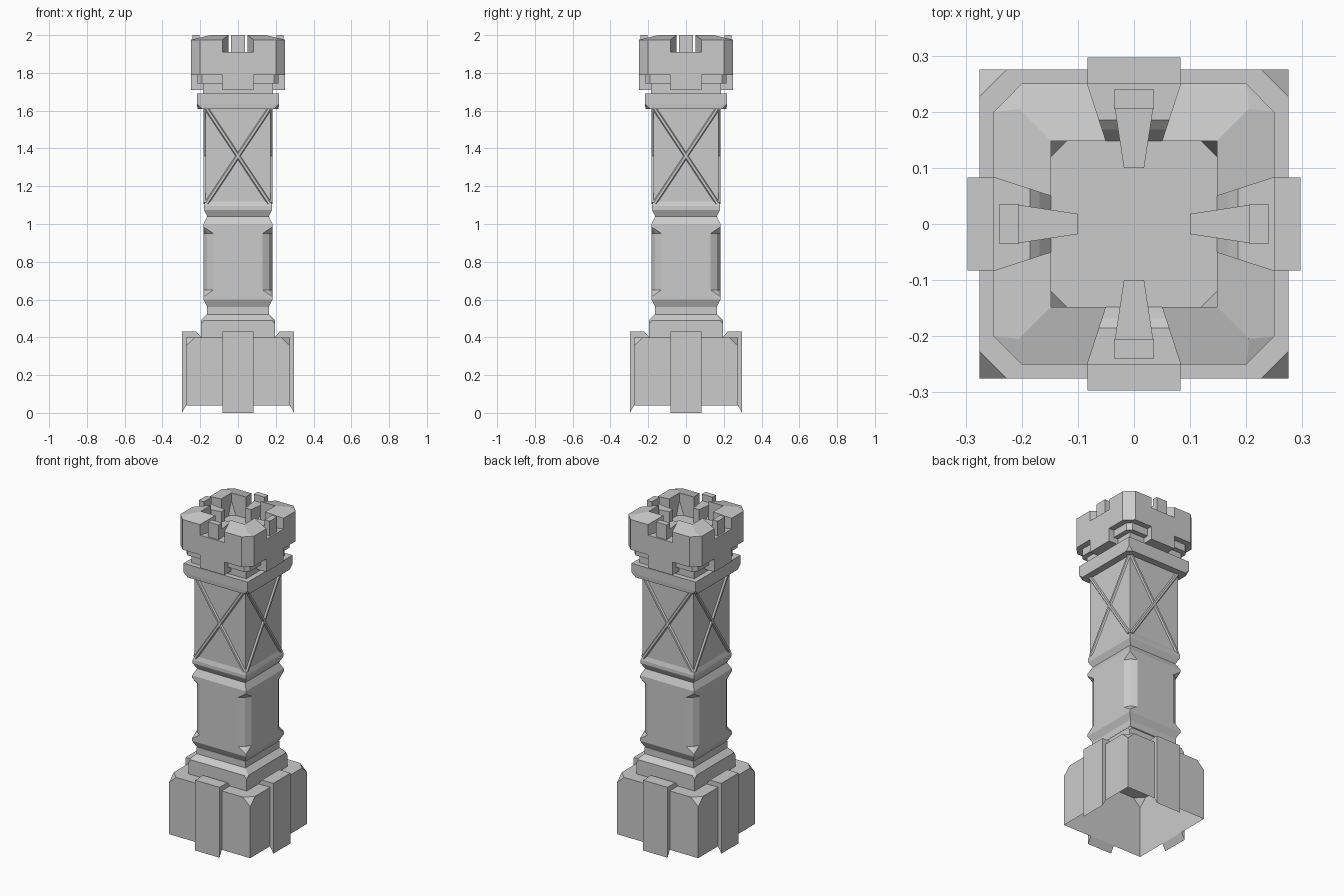
import bpy, bmesh
from mathutils import Vector, Matrix
from math import radians

cube = bpy.data.objects.get("Cube")
if cube:
    bpy.data.objects.remove(cube, do_unlink=True)

stone = bpy.data.materials.new("grey_stone")
stone.use_nodes = True
GREY = (0.6, 0.6, 0.6, 1)
stone.diffuse_color = GREY
stone.node_tree.nodes["Principled BSDF"].inputs["Base Color"].default_value = GREY


def finish(name, bm):
    mesh = bpy.data.meshes.new(name)
    bm.to_mesh(mesh)
    bm.free()
    mesh.materials.append(stone)
    obj = bpy.data.objects.new(name, mesh)
    bpy.context.collection.objects.link(obj)
    return obj


def tidy(bm):
    bmesh.ops.remove_doubles(bm, verts=bm.verts, dist=0.0005)
    bmesh.ops.dissolve_limit(bm, angle_limit=radians(0.5), verts=bm.verts, edges=bm.edges)
    bmesh.ops.recalc_face_normals(bm, faces=bm.faces)


def hulls(name, solids, open_below=None):
    """One object from several convex solids, each given by its corner points."""
    out = bmesh.new()
    for pts in solids:
        bm = bmesh.new()
        for p in pts:
            bm.verts.new(p)
        bmesh.ops.convex_hull(bm, input=bm.verts)
        bmesh.ops.delete(bm, geom=[v for v in bm.verts if not v.link_faces], context='VERTS')
        tidy(bm)
        if open_below is not None:
            low = [f for f in bm.faces if f.calc_center_median().z < open_below]
            bmesh.ops.delete(bm, geom=low, context='FACES')
        tmp = bpy.data.meshes.new("tmp")
        bm.to_mesh(tmp)
        bm.free()
        out.from_mesh(tmp)
        bpy.data.meshes.remove(tmp)
    return finish(name, out)


def turned(pts):
    """The same solid on all four sides."""
    return [[Matrix.Rotation(radians(90 * k), 3, 'Z') @ Vector(p) for p in pts] for k in range(4)]


def mirrored(pts):
    """Both signs of x."""
    return [(s * x, y, z) for x, y, z in pts for s in (-1, 1)]


def block(w, y0, y1, z0, z1):
    return mirrored([(w, y, z) for y in (y0, y1) for z in (z0, z1)])


def ring(z, h, t=None, c=None):
    """Square outline of half width h; t and c set where the corner cut starts and peaks."""
    t = h if t is None else t
    c = (h + t) / 2 if c is None else c
    corner = [Vector((h, t, z)), Vector((c, c, z)), Vector((t, h, z))]
    return [Matrix.Rotation(radians(90 * k), 3, 'Z') @ p for k in range(4) for p in corner]


def loft(name, levels):
    bm = bmesh.new()
    rings = [[bm.verts.new(p) for p in ring(*lv)] for lv in levels]
    n = len(rings[0])
    for a, b in zip(rings, rings[1:]):
        for i in range(n):
            j = (i + 1) % n
            bm.faces.new((a[i], a[j], b[j], b[i]))
    bm.faces.new(rings[0][::-1])
    bm.faces.new(rings[-1])
    tidy(bm)
    return finish(name, bm)


# Hollow base block with clipped top corners
hulls("base_block", [ring(0.04, 0.275) + ring(0.355, 0.275) + ring(0.4, 0.275, 0.227)],
      open_below=0.05)

# Pilasters hooked over the base
strip = mirrored([(0.083, y, z) for y, z in ((0.275, 0.04), (0.297, 0.0), (0.297, 0.43), (0.275, 0.43))])
cap = mirrored([(0.083, y, z) for y, z in ((0.195, 0.4), (0.275, 0.4), (0.275, 0.43), (0.22, 0.43))])
hulls("base_pilasters", turned(strip) + turned(cap))

# Plinth above the base
loft("plinth", [(0.4, 0.197), (0.47, 0.197), (0.49, 0.197, 0.18), (0.52, 0.165), (0.56, 0.165)])

# Lower shaft with cut corners between two collars
loft("lower_shaft", [(0.56, 0.163), (0.6, 0.183), (0.615, 0.183), (0.65, 0.183, 0.13, 0.163),
                     (0.95, 0.183, 0.13, 0.163), (0.985, 0.183), (1.0, 0.183), (1.04, 0.163)])

# Upper shaft
loft("upper_shaft", [(1.04, 0.163), (1.075, 0.181), (1.095, 0.181), (1.12, 0.173), (1.62, 0.173)])

# Crossed braces on the four faces
braces = []
for s in (-1, 1):
    a, b = Vector((-0.166 * s, 0, 1.11)), Vector((0.166 * s, 0, 1.61))
    side = (b - a).cross(Vector((0, 1, 0))).normalized()
    pts = [e + side * w * k + Vector((0, -d, 0))
           for e in (a, b) for w, d in ((0.013, 0.17), (0.006, 0.182)) for k in (-1, 1)]
    braces += turned(pts)
hulls("cross_braces", braces)

# Cornice and neck
loft("cornice", [(1.61, 0.215, 0.19), (1.635, 0.217), (1.69, 0.217)])
loft("neck", [(1.69, 0.185), (1.745, 0.185), (1.745, 0.215, 0.19), (1.79, 0.215, 0.19)])

# Tabs under the middle of each crown wall
hulls("crown_tabs", turned(block(0.083, 0.18, 0.25, 1.71, 1.8)))

# Crown floor
loft("crown_floor", [(1.79, 0.17), (1.87, 0.17)])

# Corner merlons, each made of two mirrored halves
plan = [(0.083, 0.25), (0.2, 0.25), (0.225, 0.225), (0.148, 0.148), (0.05, 0.148)]
half = [(x, y, 1.79) for x, y in plan]
half += [(x, y, 2.0 if y < 0.2 else 1.975) for x, y in plan] + [(0.205, 0.205, 1.986)]
other = [(y, x, z) for x, y, z in half]
hulls("corner_merlons", turned(half) + turned(other))

# Stepped sills in the gaps
sill = mirrored([(0.05 + 0.033 * (y - 0.148) / 0.102, y, z) for y, z in
                 ((0.25, 1.79), (0.25, 1.91), (0.185, 1.91), (0.168, 1.895), (0.148, 1.87), (0.148, 1.79))])
hulls("gap_sills", turned(sill))

# Posts with tapering inner buttresses in the gaps
post = block(0.036, 0.205, 0.24, 1.9, 2.0)
buttress = mirrored([(w, y, z) for w, y in ((0.034, 0.205), (0.018, 0.1)) for z in (1.86, 1.96)])
hulls("gap_posts", turned(post) + turned(buttress))

# Wedges in the inner corners of the crown
wedge = [(0.149, 0.149, 1.86), (0.115, 0.149, 1.86), (0.149, 0.115, 1.86), (0.149, 0.149, 1.96)]
hulls("inner_corner_wedges", turned(wedge))
